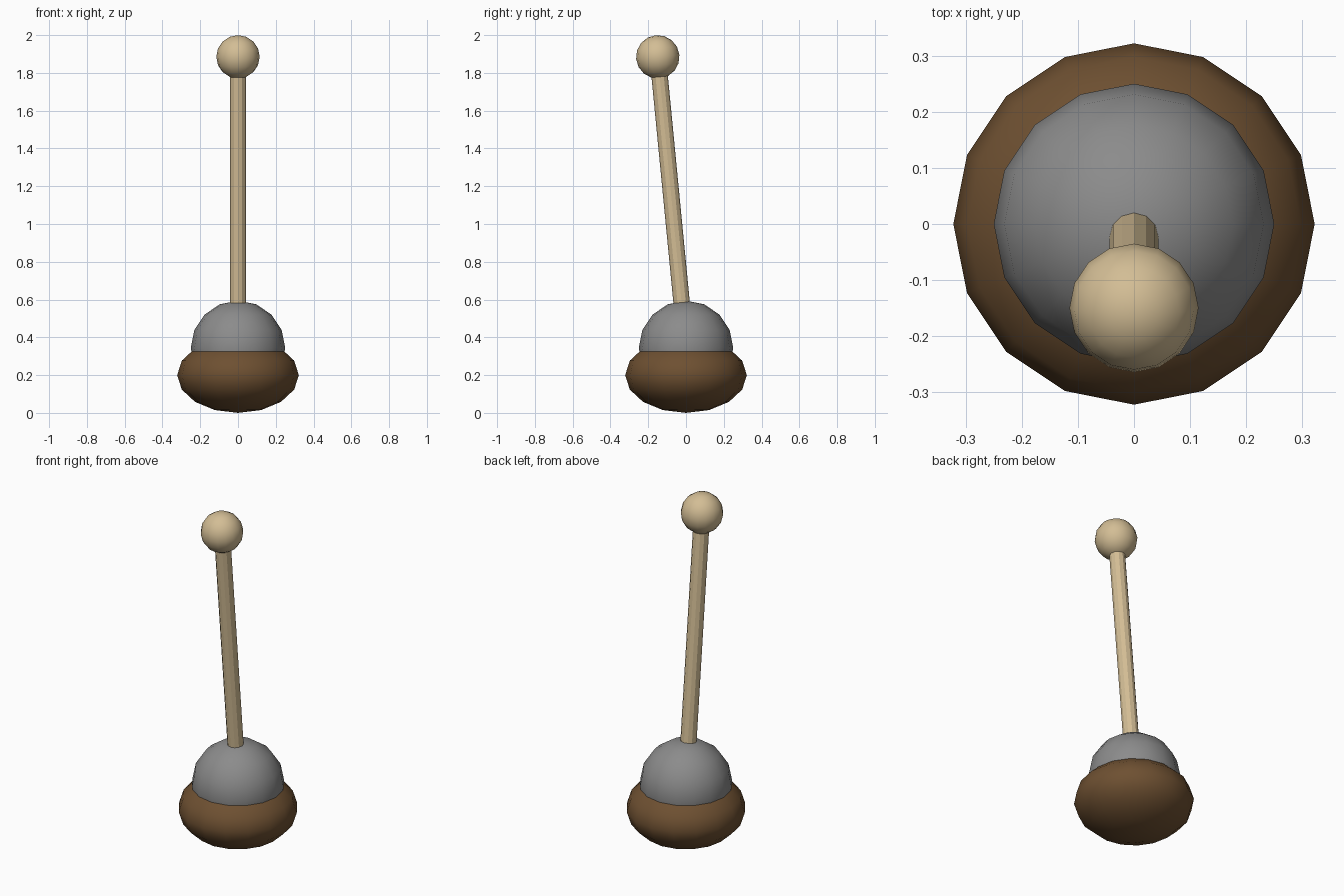
import bpy, math
from mathutils import Vector

if "Cube" in bpy.data.objects:
    bpy.data.objects.remove(bpy.data.objects["Cube"])

TILT = math.atan(0.097)              # lean of the handle towards the front
PIVOT = Vector((0, 0, 0.344))        # centre of the dome
AXIS = Vector((0, -math.sin(TILT), math.cos(TILT)))


def material(name, colour):
    m = bpy.data.materials.new(name)
    m.diffuse_color = (*colour, 1)
    m.use_nodes = True
    m.node_tree.nodes["Principled BSDF"].inputs["Base Color"].default_value = m.diffuse_color
    return m


brown = material("dark brown", (0.155, 0.08, 0.031))
grey = material("grey", (0.26, 0.26, 0.26))
tan = material("light wood", (0.65, 0.51, 0.30))


def ball(name, mat, centre, radius, height, tilt=0):
    """Smooth 16 x 8 ball, squashed to the given half height."""
    bpy.ops.mesh.primitive_uv_sphere_add(segments=16, ring_count=8, radius=1,
                                         location=centre, rotation=(tilt, 0, 0))
    ob = bpy.context.object
    ob.name = name
    ob.scale = (radius, radius, height)
    ob.data.materials.append(mat)
    bpy.ops.object.shade_smooth()
    return ob


# Squashed base and the dome sunk into it
ball("base", brown, (0, 0, 0.2), 0.322, 0.2)
ball("dome", grey, PIVOT, 0.25, 0.25)

# Leaning twelve-sided stick from the dome centre into the knob
length = 1.548
bpy.ops.mesh.primitive_cylinder_add(vertices=12, radius=0.0435, depth=length,
                                    location=PIVOT + AXIS * length / 2,
                                    rotation=(TILT, 0, 0))
stick = bpy.context.object
stick.name = "stick"
stick.data.materials.append(tan)

# Round knob at the end of the stick
ball("knob", tan, PIVOT + AXIS * length, 0.115, 0.115, TILT)
